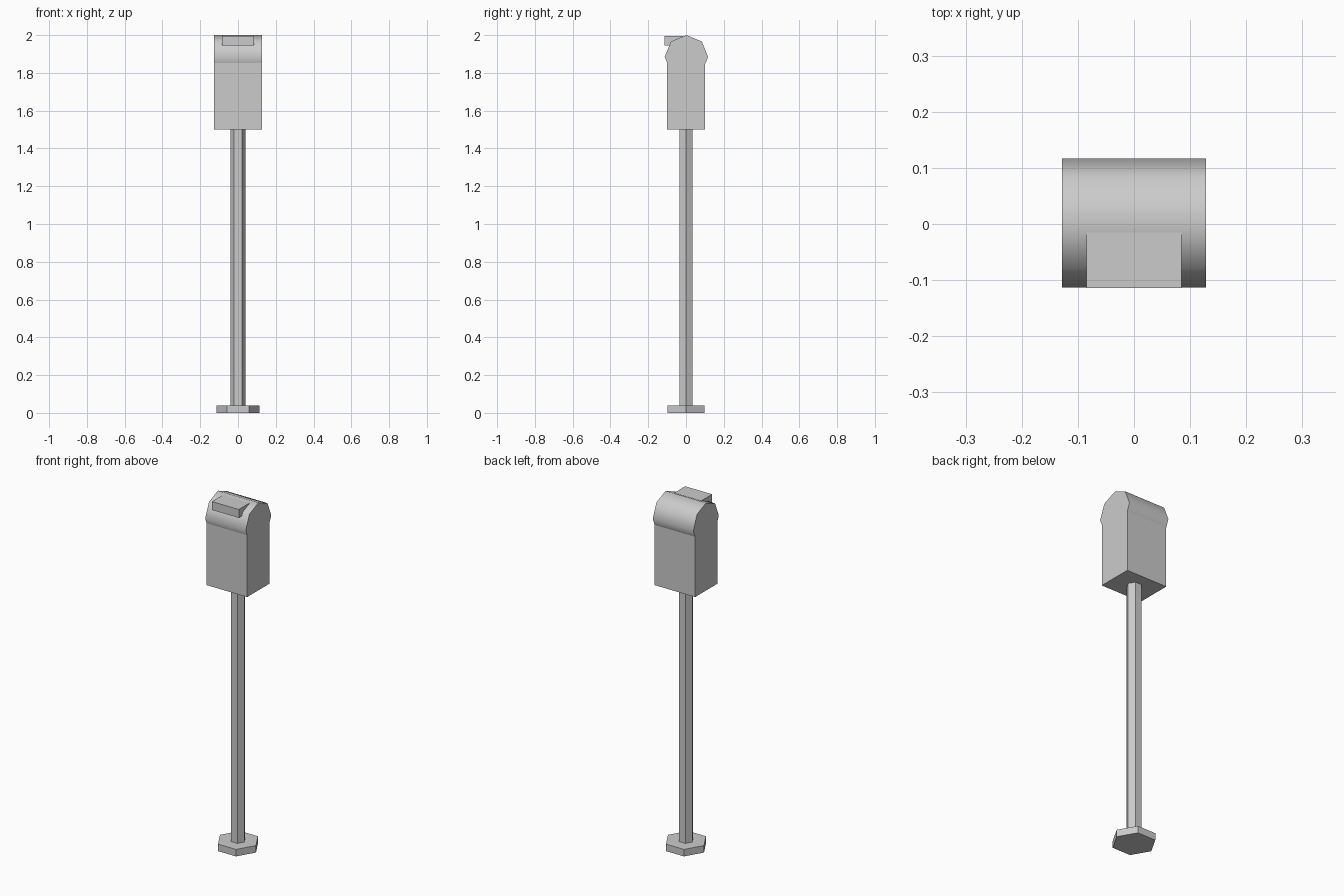
import bpy
import math

cube = bpy.data.objects.get("Cube")
if cube:
    bpy.data.objects.remove(cube, do_unlink=True)

grey = bpy.data.materials.new("plain_grey")
grey.use_nodes = True
colour = (0.6, 0.6, 0.6, 1)
grey.diffuse_color = colour
grey.node_tree.nodes["Principled BSDF"].inputs["Base Color"].default_value = colour


def finish(name):
    obj = bpy.context.object
    obj.name = obj.data.name = name
    obj.data.materials.append(grey)
    bpy.ops.object.transform_apply(location=True, rotation=True, scale=True)
    return obj


def box(name, low, high):
    centre = [(a + b) / 2 for a, b in zip(low, high)]
    bpy.ops.mesh.primitive_cube_add(size=1, location=centre)
    bpy.context.object.scale = [b - a for a, b in zip(low, high)]
    return finish(name)


def hex_prism(name, radius, bottom, top):
    # Corners point along x, flats face front and back
    bpy.ops.mesh.primitive_cylinder_add(
        vertices=6, radius=radius, depth=top - bottom,
        location=(0, 0, (bottom + top) / 2), rotation=(0, 0, math.pi / 2))
    return finish(name)


# Foot and post
hex_prism("base_plate", 0.114, 0, 0.04)
hex_prism("post", 0.04, 0.04, 1.505)

# Box body
box("box_body", (-0.128, -0.1, 1.5), (0.128, 0.1, 1.885))

# Rounded eight-sided roof lying along x, smooth round its side
bpy.ops.mesh.primitive_cylinder_add(
    vertices=8, radius=0.115, depth=0.256,
    location=(0, 0.002, 1.885), rotation=(0, math.pi / 2, 0))
finish("rounded_roof")
bpy.ops.object.shade_smooth_by_angle(angle=math.radians(60))

# Handle slab over the front of the roof
box("front_flap", (-0.085, -0.114, 1.946), (0.085, -0.015, 1.994))
